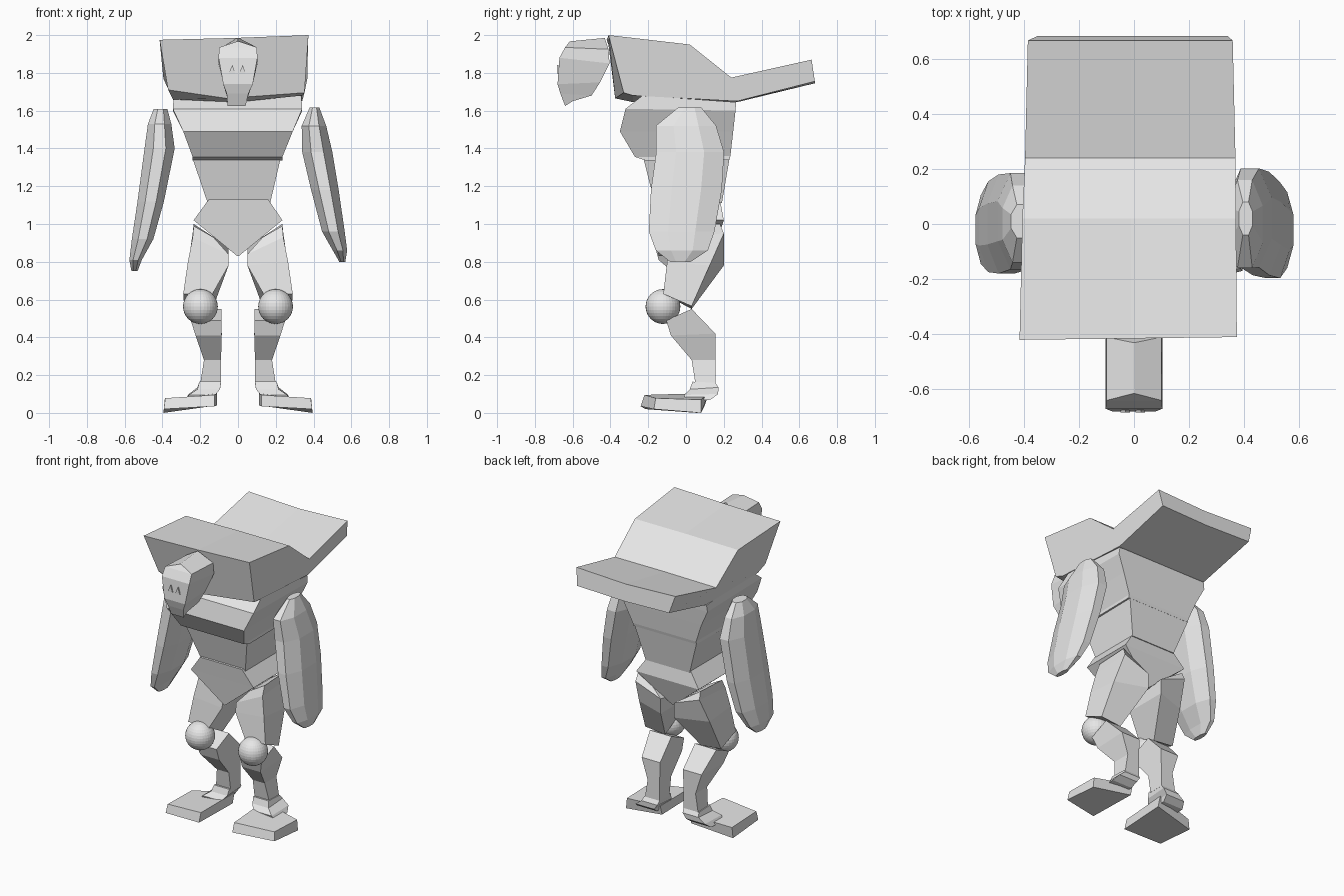
import bpy, bmesh, math

grey = bpy.data.materials.new("plain_grey")
grey.diffuse_color = (0.8, 0.8, 0.8, 1)


def loft(name, rings, sx=1):
    """Skin equal-length point rings and cap both ends; sx=-1 mirrors in x."""
    bm = bmesh.new()
    vs = [[bm.verts.new((p[0] * sx, p[1], p[2])) for p in r] for r in rings]
    n = len(rings[0])
    for a, b in zip(vs, vs[1:]):
        for i in range(n):
            j = (i + 1) % n
            bm.faces.new((a[i], a[j], b[j], b[i]))
    bm.faces.new(vs[0][::-1])
    bm.faces.new(vs[-1])
    bmesh.ops.remove_doubles(bm, verts=bm.verts, dist=1e-4)
    bmesh.ops.recalc_face_normals(bm, faces=bm.faces)
    me = bpy.data.meshes.new(name)
    bm.to_mesh(me)
    bm.free()
    me.materials.append(grey)
    ob = bpy.data.objects.new(name, me)
    bpy.context.collection.objects.link(ob)
    return ob


def box_ring(x0, x1, yf, zf, yb, zb):
    """Four-sided section with separate front and back heights."""
    return [(x0, yf, zf), (x1, yf, zf), (x1, yb, zb), (x0, yb, zb)]


def boxes(name, specs, sx=1):
    return loft(name, [box_ring(*s) for s in specs], sx)


# Back shell: side profiles at left, middle and right
def shell_side(xs, prof):
    return [(x, y, z) for x, (y, z) in zip(xs, prof)]


left = [(-.42, 1.975), (.02, 1.945), (.24, 1.77), (.665, 1.87), (.682, 1.755),
        (.27, 1.65), (-.28, 1.66), (-.325, 1.71)]
middle = [(-.415, 1.985), (.02, 1.95), (.24, 1.775), (.665, 1.855), (.682, 1.745),
          (.27, 1.645), (-.28, 1.645), (-.375, 1.665)]
right = [(-.41, 2.0), (.02, 1.95), (.24, 1.775), (.665, 1.87), (.682, 1.755),
         (.27, 1.65), (-.28, 1.68), (-.33, 1.695)]
loft("back_shell", [
    shell_side((-.415, -.405, -.395, -.385, -.35, -.34, -.345, -.37), left),
    shell_side((-.01,) * 7 + (-.06,), middle),
    shell_side((.373, .37, .368, .358, .34, .34, .34, .352), right)])

# Torso
boxes("chest", [(-.34, .335, -.23, 1.68, .265, 1.645),
                (-.345, .34, -.32, 1.61, .262, 1.60),
                (-.29, .29, -.35, 1.49, .25, 1.49),
                (-.24, .235, -.27, 1.355, .235, 1.36),
                (-.24, .235, -.21, 1.335, .23, 1.34)])
boxes("abdomen", [(-.24, .225, -.225, 1.345, .23, 1.345),
                  (-.16, .17, -.165, 1.11, .19, 1.11)])
boxes("pelvis", [(-.155, .16, -.185, 1.13, .18, 1.13),
                 (-.235, .235, -.17, 1.02, .20, 1.02),
                 (-.004, .004, -.145, .83, .14, .83)])

# Head with a narrow jaw and a ridged crown
boxes("head", [(-.055, .04, -.64, 1.625, -.60, 1.65),
               (-.06, .055, -.665, 1.69, -.50, 1.68),
               (-.078, .078, -.68, 1.74, -.455, 1.75),
               (-.103, .103, -.67, 1.88, -.405, 1.85),
               (-.10, .10, -.64, 1.935, -.41, 1.925),
               (-.004, .004, -.615, 1.967, -.43, 1.985)])
for side, cx in (("left", -.032), ("right", .023)):
    eye = [(-.017, 1.797), (.017, 1.797), (.002, 1.842)]
    loft(side + "_eye", [[(cx + x, y, z) for x, z in eye] for y in (-.674, -.683)])


# Arms: eight-sided tapering sections (z, centre x, half x, centre y, half y)
def arm(name, secs):
    rings = []
    for z, cx, rx, cy, ry in secs:
        rings.append([])
        for i in range(8):
            a = math.pi / 8 + i * math.pi / 4
            rings[-1].append((cx + rx * 1.08 * math.cos(a),
                              cy + ry * 1.08 * math.sin(a), z))
    loft(name, rings)


arm("right_arm", [(1.618, .405, .025, .02, .06), (1.52, .402, .065, 0, .16),
                  (1.38, .42, .08, .022, .18), (1.18, .46, .073, .002, .188),
                  (.96, .505, .06, -.023, .174), (.86, .54, .038, -.022, .138),
                  (.80, .552, .016, -.03, .055)])
arm("left_arm", [(1.61, -.41, .036, .01, .06), (1.53, -.415, .062, 0, .14),
                 (1.40, -.415, .08, .01, .175), (1.12, -.462, .07, 0, .18),
                 (.92, -.505, .057, -.01, .165), (.81, -.542, .033, -.02, .125),
                 (.75, -.548, .016, -.02, .055)])

# Legs and feet, mirrored; the left toes point slightly further forward
for side, sx, toe, heel in (("left", -1, -.215, .06), ("right", 1, -.17, .08)):
    loft(side + "_thigh", [
        [(.13, -.06, .93), (.235, -.05, .99), (.235, .18, 1.0), (.13, .17, .93)],
        [(.05, -.09, .84), (.24, -.08, .93), (.24, .20, .95), (.05, .20, .88)],
        [(.05, -.10, .78), (.265, -.10, .80), (.265, .125, .78), (.05, .20, .78)],
        [(.135, -.12, .63), (.29, -.12, .63), (.285, .03, .565), (.135, .03, .55)]],
        sx)
    boxes(side + "_shin", [(.088, .25, -.105, .49, .03, .55),
                           (.086, .225, -.08, .41, .155, .42),
                           (.09, .18, .03, .28, .155, .28),
                           (.09, .20, .05, .155, .155, .155)], sx)
    boxes(side + "_ankle", [(.09, .205, .035, .165, .155, .16),
                            (.095, .215, .02, .125, .172, .135),
                            (.12, .26, -.01, .095, .17, .10),
                            (.13, .28, .0, .06, .13, .07)], sx)
    loft(side + "_foot", [
        [(.125, -.24, .035), (.393, toe, .02), (.395, heel, 0), (.11, .10, .04)],
        [(.125, -.22, .095), (.385, toe + .01, .078), (.388, heel, .07),
         (.11, .12, .105)]], sx)
    # Knee ball
    bpy.ops.mesh.primitive_uv_sphere_add(segments=32, ring_count=16, radius=.092,
                                         location=(.199 * sx, -.122, .563))
    knee = bpy.context.object
    knee.name = side + "_knee"
    knee.data.materials.append(grey)
